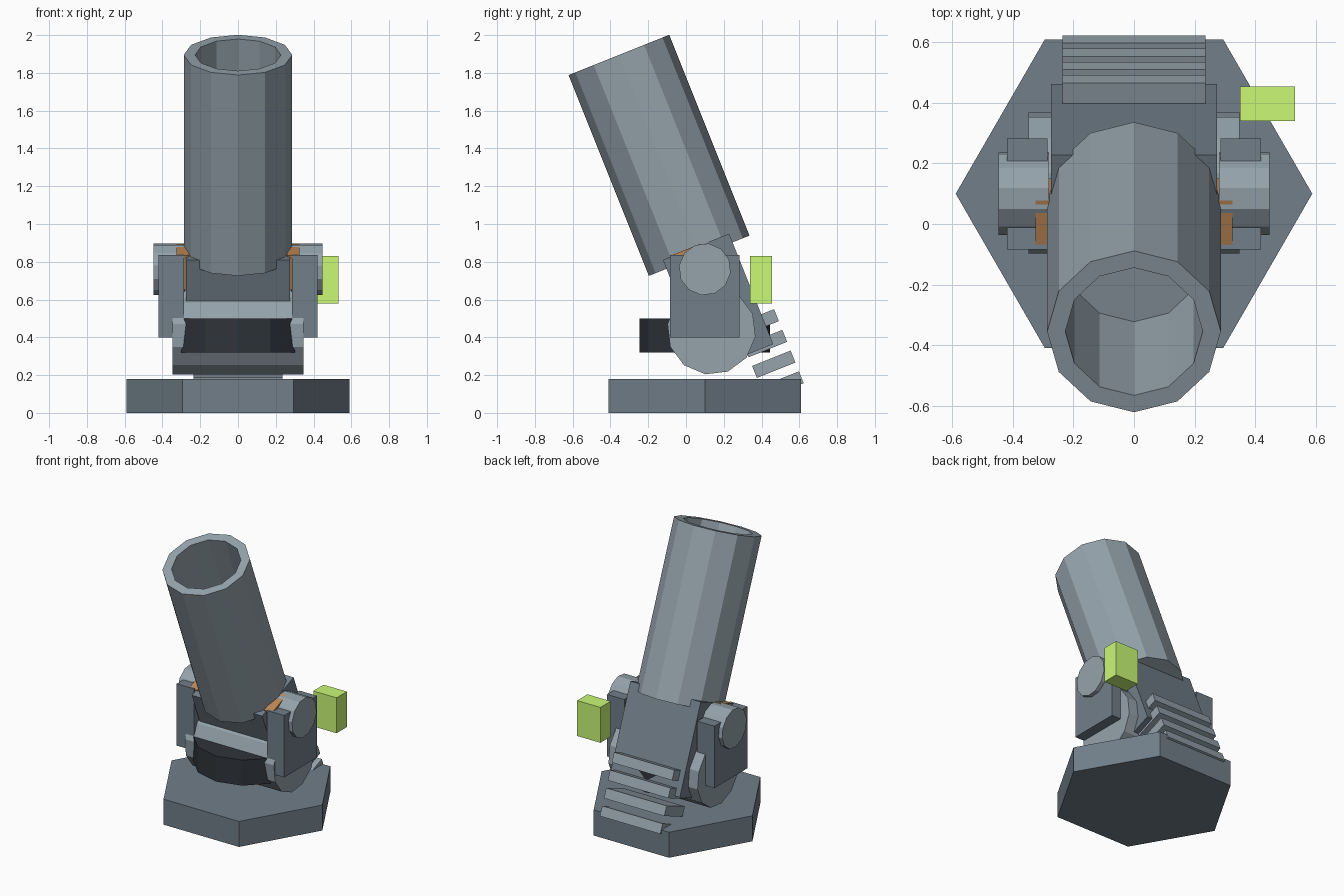
import bpy, bmesh
from math import cos, sin, radians, tau
from mathutils import Matrix

if "Cube" in bpy.data.objects:
    bpy.data.objects.remove(bpy.data.objects["Cube"])

TILT = Matrix.Rotation(radians(21.8), 4, 'X')
GUN = Matrix.Translation((0, 0.07, 0.832)) @ TILT      # frame of the tilted gun
ALONG_X = Matrix.Rotation(radians(90), 4, 'Y')         # turns z axis onto x


def material(name, rgb):
    m = bpy.data.materials.new(name)
    m.diffuse_color = (*rgb, 1)
    m.use_nodes = True
    m.node_tree.nodes["Principled BSDF"].inputs["Base Color"].default_value = m.diffuse_color
    return m


steel = material("light_steel", (0.30, 0.365, 0.41))
slate = material("slate", (0.165, 0.21, 0.25))
dark = material("dark", (0.028, 0.035, 0.043))
green = material("green", (0.585, 0.94, 0.18))
orange = material("orange", (0.50, 0.24, 0.09))


def finish(bm, name, frame, mat):
    bm.transform(frame)
    bmesh.ops.recalc_face_normals(bm, faces=bm.faces)
    mesh = bpy.data.meshes.new(name)
    bm.to_mesh(mesh)
    bm.free()
    mesh.materials.append(mat)
    ob = bpy.data.objects.new(name, mesh)
    bpy.context.collection.objects.link(ob)
    return ob


def box(name, mat, x, y, z, frame=Matrix()):
    """Box given by its (min, max) ranges in a frame."""
    bm = bmesh.new()
    bmesh.ops.create_cube(bm, size=1)
    for v in bm.verts:
        v.co = [r[0] if c < 0 else r[1] for c, r in zip(v.co, (x, y, z))]
    return finish(bm, name, frame, mat)


def prism(name, mat, sides, radius, z0, z1, frame=Matrix(), bore=None):
    """Regular prism along z; bore = (wall, depth) sinks a blind hole in the top."""
    bm = bmesh.new()
    ring = [bm.verts.new((radius * cos(tau * i / sides), radius * sin(tau * i / sides), z0))
            for i in range(sides)]
    bottom = bm.faces.new(ring)
    res = bmesh.ops.extrude_face_region(bm, geom=[bottom], use_keep_orig=True)
    top = [g for g in res["geom"] if isinstance(g, bmesh.types.BMFace)][0]
    bmesh.ops.translate(bm, verts=top.verts[:], vec=(0, 0, z1 - z0))
    bmesh.ops.recalc_face_normals(bm, faces=bm.faces)
    if bore:
        wall, depth = bore
        bmesh.ops.inset_individual(bm, faces=[top], thickness=wall)
        floor = bmesh.ops.extrude_discrete_faces(bm, faces=[top])["faces"][0]
        bmesh.ops.translate(bm, verts=floor.verts[:], vec=(0, 0, -depth))
    return finish(bm, name, frame, mat)


# Base and turntable
prism("base", slate, 6, 0.589, 0, 0.18, Matrix.Translation((0, 0.1, 0)))
prism("turntable", dark, 12, 0.346, 0.32, 0.50, Matrix.Translation((0, 0.1, 0)))

# Cross drum carrying the gun
prism("drum", steel, 12, 0.235, -0.348, 0.348,
      Matrix.Translation((0, 0.135, 0.437)) @ TILT @ ALONG_X)

# Barrel, breech block and rear fins
prism("barrel", steel, 12, 0.287, 0, 1.145, GUN, bore=(0.06, 0.655))
box("breech_block", slate, (-0.275, 0.275), (-0.187, 0.19), (-0.58, 0.05), GUN)
for i in range(4):
    top = -0.41 - 0.118 * i
    box(f"rear_fin_{i + 1}", steel, (-0.236, 0.236), (0.043, 0.263),
        (top - 0.068, top), GUN)

# Side cheeks, trunnions and inner pads on both sides
for side, s in (("left", -1), ("right", 1)):
    def span(a, b):
        return tuple(sorted((s * a, s * b)))
    box(f"{side}_cheek", slate, span(0.285, 0.42), (-0.084, 0.282), (0.40, 0.837))
    prism(f"{side}_trunnion", steel, 12, 0.138, *span(0.28, 0.448),
          Matrix.Translation((0, 0.1, 0.76)) @ TILT @ ALONG_X)
    box(f"{side}_pad", orange, span(0.26, 0.325), (-0.14, 0.03), (-0.14, 0.056), GUN)

# Sight box on the right
box("sight_box", green, (0.35, 0.532), (0.34, 0.455), (0.58, 0.83))
